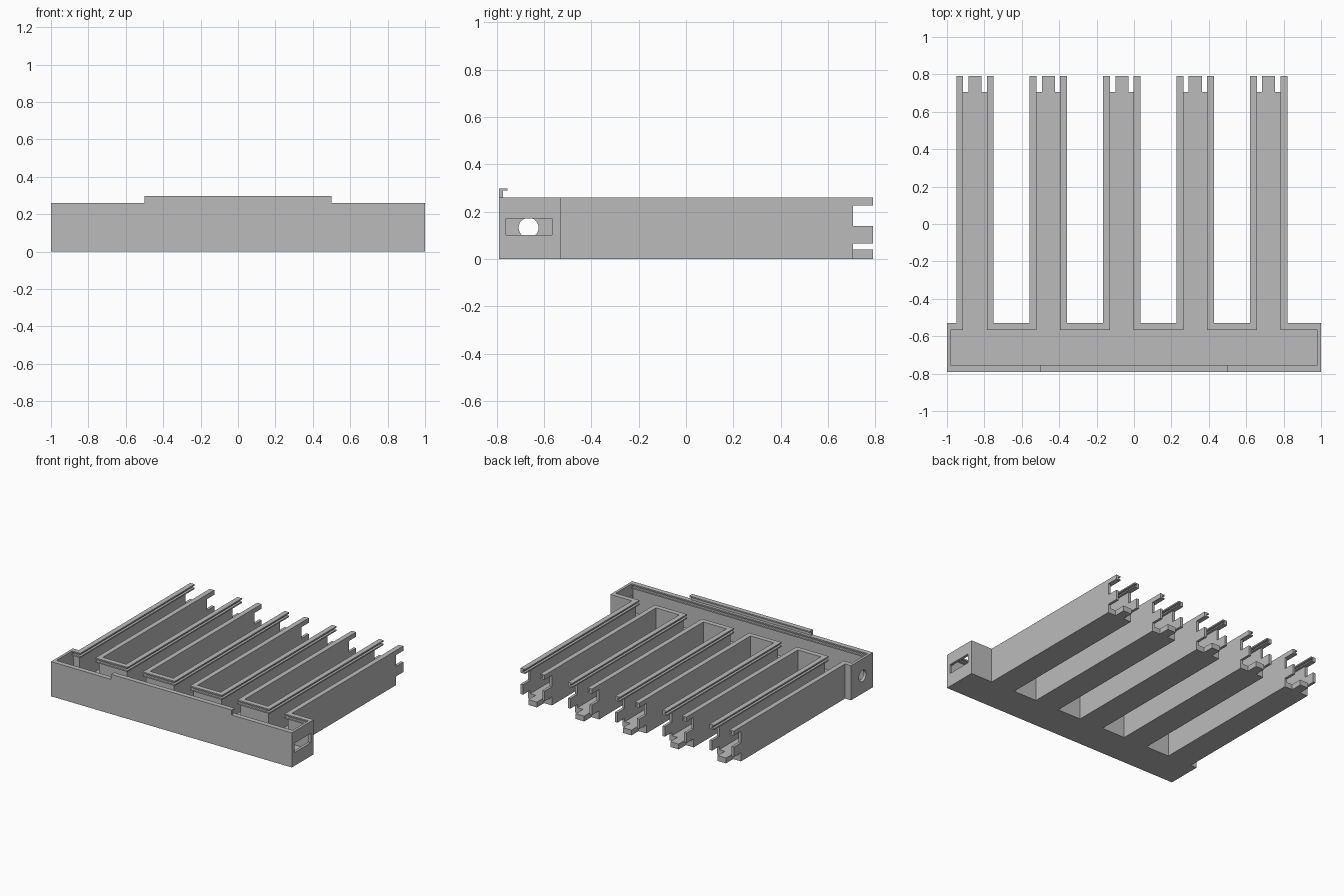
import bpy, bmesh
from mathutils import Vector

cube = bpy.data.objects.get("Cube")
if cube:
    bpy.data.objects.remove(cube, do_unlink=True)

grey = bpy.data.materials.new("plain_grey")
grey.use_nodes = True
grey.diffuse_color = (0.5, 0.5, 0.5, 1)
grey.node_tree.nodes["Principled BSDF"].inputs["Base Color"].default_value = (0.5, 0.5, 0.5, 1)

# Main dimensions
FRONT, BACK, NOTCH, TIP = -0.79, -0.53, 0.705, 0.79
HEIGHT, WALL, LIP, FLOOR = 0.26, 0.02, 0.037, 0.04
WIDTH = 0.2
lefts = [-0.95 + 0.3925 * i for i in range(5)]


def finish(name, bm):
    bmesh.ops.recalc_face_normals(bm, faces=bm.faces)
    mesh = bpy.data.meshes.new(name)
    bm.to_mesh(mesh)
    bm.free()
    mesh.materials.append(grey)
    obj = bpy.data.objects.new(name, mesh)
    bpy.context.collection.objects.link(obj)
    return obj


def sweep(name, profile, path):
    """Run an (inset, z) profile along a square-cornered path, inset to its left."""
    pts = [Vector(p) for p in path]
    normals = []
    for a, b in zip(pts, pts[1:]):
        d = (b - a).normalized()
        normals.append(Vector((-d.y, d.x)))
    bm = bmesh.new()
    rings = []
    for i, p in enumerate(pts):
        if i == 0:
            n = normals[0]
        elif i == len(pts) - 1:
            n = normals[-1]
        else:
            n = normals[i - 1] + normals[i]
        rings.append([bm.verts.new((p.x + n.x * d, p.y + n.y * d, z)) for d, z in profile])
    count = len(profile)
    for r, s in zip(rings, rings[1:]):
        for j in range(count):
            k = (j + 1) % count
            bm.faces.new((r[j], r[k], s[k], s[j]))
    bm.faces.new(rings[0])
    bm.faces.new(rings[-1])
    return finish(name, bm)


def box(name, x, y, z):
    return sweep(name, [(0, z[0]), (y[1] - y[0], z[0]), (y[1] - y[0], z[1]), (0, z[1])],
                 [(x[0], y[0]), (x[1], y[0])])


def cut(target, cutter):
    mod = target.modifiers.new("opening", "BOOLEAN")
    mod.operation = "DIFFERENCE"
    mod.solver = "EXACT"
    mod.object = cutter
    cutter.hide_render = True
    cutter.hide_viewport = True
    cutter.display_type = "WIRE"


# Wall section: thin wall with two inward lips forming a groove
rail = [(WALL, 0.225), (LIP, 0.225), (LIP, 0.235), (WALL, 0.235),
        (WALL, 0.25), (LIP, 0.25), (LIP, HEIGHT), (0, HEIGHT)]
wall = [(0, 0), (WALL, 0)] + rail
rail_end = [(0, 0.225)] + rail
tab = [(0, 0.065), (WALL, 0.065), (WALL, 0.14), (0, 0.14)]

# Bar front wall and the walls around the fingers
sweep("front_wall", wall, [(-1, FRONT), (1, FRONT)])
sweep("right_shoulder_wall", wall, [(lefts[0], NOTCH), (lefts[0], BACK), (-1, BACK)])
last = lefts[-1] + WIDTH
sweep("left_shoulder_wall", wall, [(1, BACK), (last, BACK), (last, NOTCH)])
for i in range(4):
    a, b = lefts[i] + WIDTH, lefts[i + 1]
    sweep(f"gap_wall_{i + 1}", wall, [(b, NOTCH), (b, BACK), (a, BACK), (a, NOTCH)])

# Finger tips: rails, side tabs and floor tongue
for i, x in enumerate(lefts, 1):
    for side, path in (("right", [(x, TIP), (x, NOTCH)]),
                       ("left", [(x + WIDTH, NOTCH), (x + WIDTH, TIP)])):
        sweep(f"tip_rail_{i}_{side}", rail_end, path)
        sweep(f"tip_tab_{i}_{side}", tab, path)
    mid = x + WIDTH / 2
    box(f"tip_tongue_{i}", (mid - 0.035, mid + 0.035), (NOTCH, TIP), (0, FLOOR))

# Comb-shaped floor between the walls
outline = [(-1 + WALL, FRONT + WALL), (1 - WALL, FRONT + WALL), (1 - WALL, BACK - WALL)]
for x in reversed(lefts):
    r, l = x + WIDTH - WALL, x + WALL
    outline += [(r, BACK - WALL), (r, NOTCH), (l, NOTCH), (l, BACK - WALL)]
outline.append((-1 + WALL, BACK - WALL))
bm = bmesh.new()
base = bm.faces.new([bm.verts.new((x, y, 0)) for x, y in outline])
top = bmesh.ops.extrude_face_region(bm, geom=[base], use_keep_orig=True)
bmesh.ops.translate(bm, vec=(0, 0, FLOOR),
                    verts=[v for v in top["geom"] if isinstance(v, bmesh.types.BMVert)])
finish("floor", bm)

# Bar end walls: slot on the left, round hole on the right
ends_y = (FRONT + WALL, BACK - WALL)
left_end = box("left_end_wall", (1 - WALL, 1), ends_y, (0, HEIGHT))
cut(left_end, box("slot_cutter", (0.9, 1.1), (-0.76, -0.565), (0.1, 0.17)))
right_end = box("right_end_wall", (-1, -1 + WALL), ends_y, (0, HEIGHT))
bpy.ops.mesh.primitive_cylinder_add(vertices=32, radius=0.042, depth=0.2,
                                    location=(-1, -0.665, 0.132), rotation=(0, 1.5708, 0))
hole = bpy.context.object
hole.name = "hole_cutter"
hole.data.materials.append(grey)
cut(right_end, hole)

# Raised hook along the middle of the front edge
sweep("front_hook", [(0, HEIGHT), (0.016, HEIGHT), (0.016, 0.288), (LIP, 0.288),
                     (LIP, 0.298), (0, 0.298)], [(-0.5, FRONT), (0.5, FRONT)])
